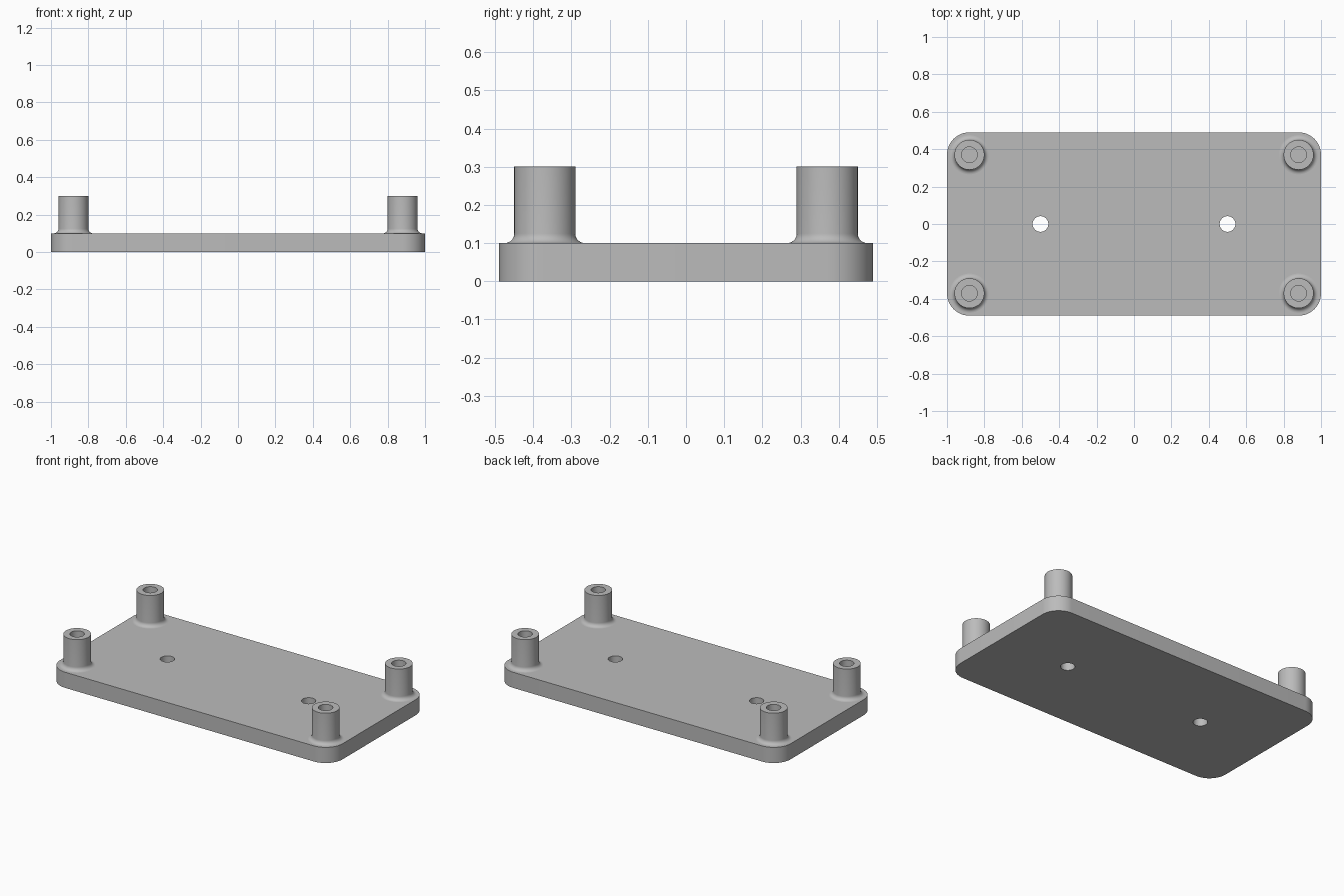
import bpy, bmesh
from math import sin, cos, pi
from mathutils import Vector

if "Cube" in bpy.data.objects:
    bpy.data.objects.remove(bpy.data.objects["Cube"])

HALF_X, HALF_Y, THICK = 1.0, 0.49, 0.1
CORNER_R = 0.12
POST_R, BORE_R, FILLET_R, TOP = 0.08, 0.042, 0.025, 0.3
POST_X, POST_Y = HALF_X - CORNER_R, HALF_Y - CORNER_R
HOLE_X, HOLE_R = 0.5, 0.042
SEGMENTS = 64

grey = bpy.data.materials.new("plain grey")
grey.use_nodes = True
COLOUR = (0.5, 0.5, 0.5, 1)
grey.diffuse_color = COLOUR
grey.node_tree.nodes["Principled BSDF"].inputs["Base Color"].default_value = COLOUR


def finish(name, bm):
    bmesh.ops.recalc_face_normals(bm, faces=bm.faces)
    mesh = bpy.data.meshes.new(name)
    bm.to_mesh(mesh)
    bm.free()
    mesh.materials.append(grey)
    obj = bpy.data.objects.new(name, mesh)
    bpy.context.collection.objects.link(obj)
    bpy.ops.object.select_all(action="DESELECT")
    obj.select_set(True)
    bpy.context.view_layer.objects.active = obj
    bpy.ops.object.shade_smooth_by_angle(angle=pi / 6)
    return obj


def arc(cx, cy, r, start, sweep, steps):
    return [(cx + r * cos(start + sweep * i / steps),
             cy + r * sin(start + sweep * i / steps)) for i in range(steps + 1)]


# Base plate: rounded outline with two screw holes, extruded upwards
outline = []
for i, (sx, sy) in enumerate([(1, 1), (-1, 1), (-1, -1), (1, -1)]):
    outline += arc(sx * POST_X, sy * POST_Y, CORNER_R, i * pi / 2, pi / 2, SEGMENTS // 4)
holes = [arc(s * HOLE_X, 0, HOLE_R, 0, 2 * pi, SEGMENTS // 2)[:-1] for s in (-1, 1)]

bm = bmesh.new()
for loop in [outline] + holes:
    verts = [bm.verts.new((x, y, 0)) for x, y in loop]
    for a, b in zip(verts, verts[1:] + verts[:1]):
        bm.edges.new((a, b))
bmesh.ops.triangle_fill(bm, edges=bm.edges[:], use_beauty=True, normal=(0, 0, 1))
copy = bmesh.ops.extrude_face_region(bm, geom=bm.faces[:], use_keep_orig=True)
raised = [g for g in copy["geom"] if isinstance(g, bmesh.types.BMVert)]
bmesh.ops.translate(bm, verts=raised, vec=(0, 0, THICK))
finish("base_plate", bm)

# Standoff posts: fillet foot, straight wall, flat rim and bore, spun round z
profile = arc(POST_R + FILLET_R, THICK + FILLET_R, FILLET_R, 1.5 * pi, -pi / 2, 8)
profile += [(POST_R, TOP), (BORE_R, TOP), (BORE_R, THICK)]


def standoff(name, x, y):
    bm = bmesh.new()
    verts = [bm.verts.new((r, 0, z)) for r, z in profile]
    edges = [bm.edges.new(pair) for pair in zip(verts, verts[1:])]
    bmesh.ops.spin(bm, geom=verts + edges, cent=(0, 0, 0), axis=(0, 0, 1),
                   angle=2 * pi, steps=SEGMENTS, use_merge=True)
    bmesh.ops.remove_doubles(bm, verts=bm.verts, dist=1e-5)
    # Make the open shell face outwards
    bmesh.ops.recalc_face_normals(bm, faces=bm.faces)
    rim = max(bm.faces, key=lambda f: f.calc_center_median().z)
    flip = rim.normal.z < 0
    obj = finish(name, bm)
    if flip:
        obj.data.flip_normals()
    obj.location = Vector((x, y, 0))


for side, sx in (("left", 1), ("right", -1)):
    for end, sy in (("front", -1), ("back", 1)):
        standoff(f"{end}_{side}_standoff", sx * POST_X, sy * POST_Y)
